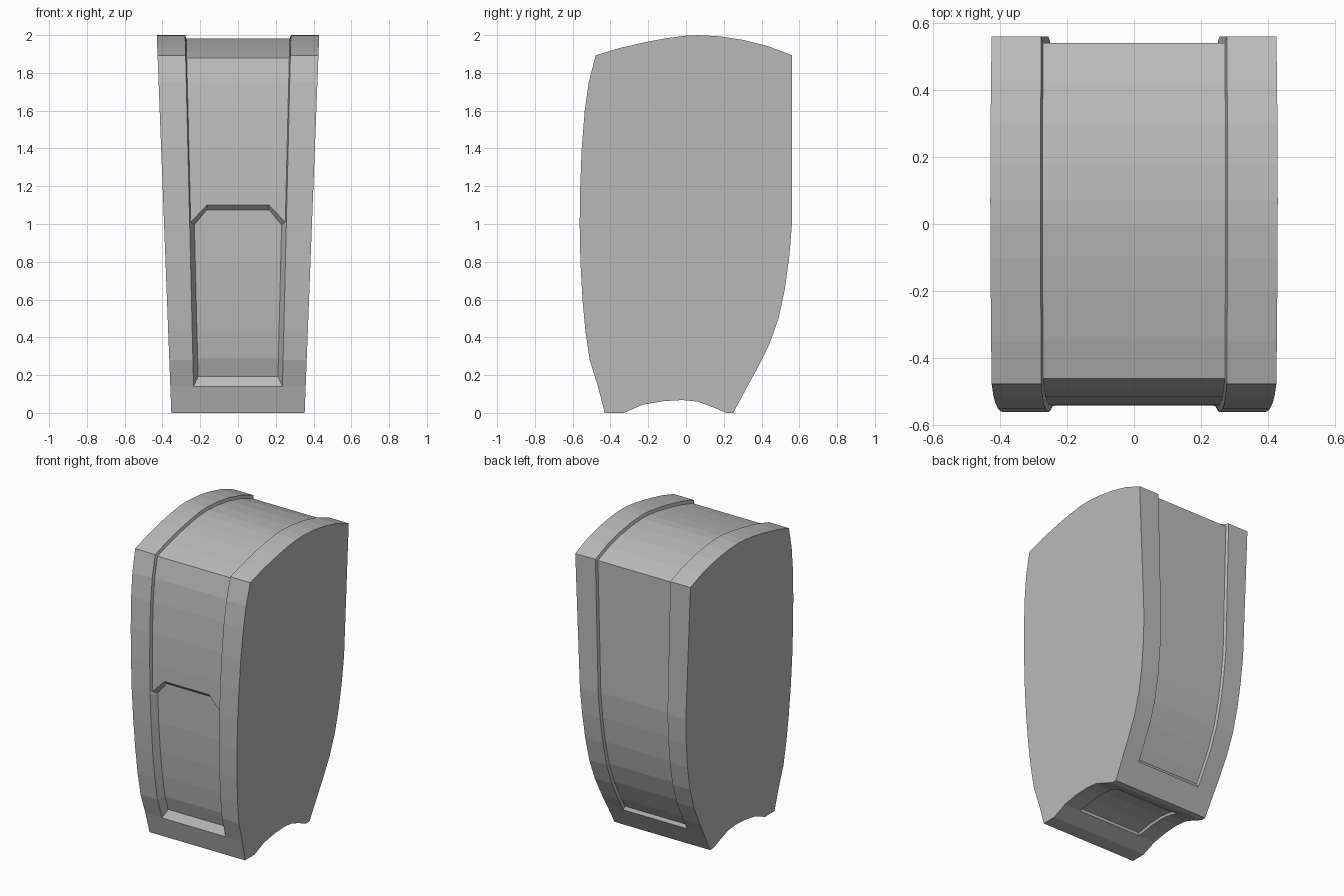
import bpy, bmesh
from mathutils import Vector

if "Cube" in bpy.data.objects:
    bpy.data.objects.remove(bpy.data.objects["Cube"])

# Side profile pieces as (y, z)
FRONT = [(-.43, 0), (-.466, .14), (-.51, .28), (-.532, .43), (-.548, .6), (-.559, .8), (-.563, 1.0),
         (-.56, 1.2), (-.552, 1.4), (-.536, 1.6), (-.515, 1.75), (-.478, 1.893)]
TOP = [(-.35, 1.932), (-.2, 1.966), (-.1, 1.984), (0, 1.997), (.07, 2.0), (.18, 1.993),
       (.3, 1.975), (.43, 1.943), (.561, 1.893)]
BACK = [(.561, 1.4), (.561, 1.0), (.547, .83), (.524, .66), (.49, .5), (.44, .36), (.37, .22), (.325, .14)]
ARCH = [(.25, 0), (.215, 0), (.13, .035), (.06, .06), (-.02, .068), (-.12, .062), (-.23, .043), (-.33, 0)]


def front_y(z):
    for (y0, z0), (y1, z1) in zip(FRONT, FRONT[1:]):
        if z <= z1:
            return y0 + (y1 - y0) * (z - z0) / (z1 - z0)
    return FRONT[-1][0]


def half_width(z):
    return .353 + .0385 * z


def band_edge(z):
    return .232 + .024 * z


SHALLOW, DEEP = .019, .045

# Rows round the body: profile point, recess depth, slope width of the recess wall
# and the rise of the middle columns (makes the chamfered top of the front panel)
rows = [(FRONT[0], 0, 0, 0), (FRONT[1], 0, 0, 0)]
for z in (.178, .28, .43, .6, .8):
    rows.append(((front_y(z), z), DEEP, .025, 0))
rows.append(((front_y(.995), .995), DEEP, .025, .08))
rows.append(((front_y(1.01), 1.01), SHALLOW, .006, .09))
rows += [(p, SHALLOW, .006, 0) for p in FRONT[7:] + TOP + BACK[:-1]]
rows += [((.332, .153), SHALLOW, .006, 0), (BACK[-1], 0, 0, 0)]
rows += [(p, 0, 0, 0) for p in ARCH[:2]]
rows += [((.13, .035), 0, 0, 0), ((.122, .038), .015, .006, 0)]
rows += [(p, .015, .006, 0) for p in ARCH[3:6]]
rows += [((-.222, .045), .015, .006, 0), (ARCH[6], 0, 0, 0), (ARCH[7], 0, 0, 0)]


def inward(i):
    """Mitred inward direction of the profile at row i."""
    prev, here, nxt = (Vector(rows[j % len(rows)][0]) for j in (i - 1, i, i + 1))
    d0, d1 = (here - prev).normalized(), (nxt - here).normalized()
    n0, n1 = Vector((d0.y, -d0.x)), Vector((d1.y, -d1.x))
    n = (n0 + n1).normalized()
    return n / max(n.dot(n0), .6)


bm = bmesh.new()
grid = []
for i, ((y, z), depth, slope, rise) in enumerate(rows):
    n = inward(i)
    zc = z + rise
    yc = front_y(zc) if rise else y
    edge = band_edge(z)
    half = [(half_width(z), y, z), (edge, y, z),
            (edge - slope, y + n.x * depth, z + n.y * depth),
            (.165, yc + n.x * depth, zc + n.y * depth)]
    grid.append([bm.verts.new((-x, b, c)) for x, b, c in half]
                + [bm.verts.new(p) for p in reversed(half)])

# Skin between neighbouring rows
for r0, r1 in zip(grid, grid[1:] + grid[:1]):
    for k in range(len(r0) - 1):
        bm.faces.new((r0[k], r0[k + 1], r1[k + 1], r1[k]))
# Flat side walls
bm.faces.new([r[0] for r in grid])
bm.faces.new([r[-1] for r in reversed(grid)])
bmesh.ops.remove_doubles(bm, verts=bm.verts, dist=.0005)
bmesh.ops.recalc_face_normals(bm, faces=bm.faces)

# Tapered casing
mesh = bpy.data.meshes.new("casing")
bm.to_mesh(mesh)
bm.free()
casing = bpy.data.objects.new("casing", mesh)
bpy.context.collection.objects.link(casing)
grey = bpy.data.materials.new("plain grey")
grey.diffuse_color = (.5, .5, .5, 1)
grey.use_nodes = True
grey.node_tree.nodes["Principled BSDF"].inputs["Base Color"].default_value = grey.diffuse_color
mesh.materials.append(grey)
